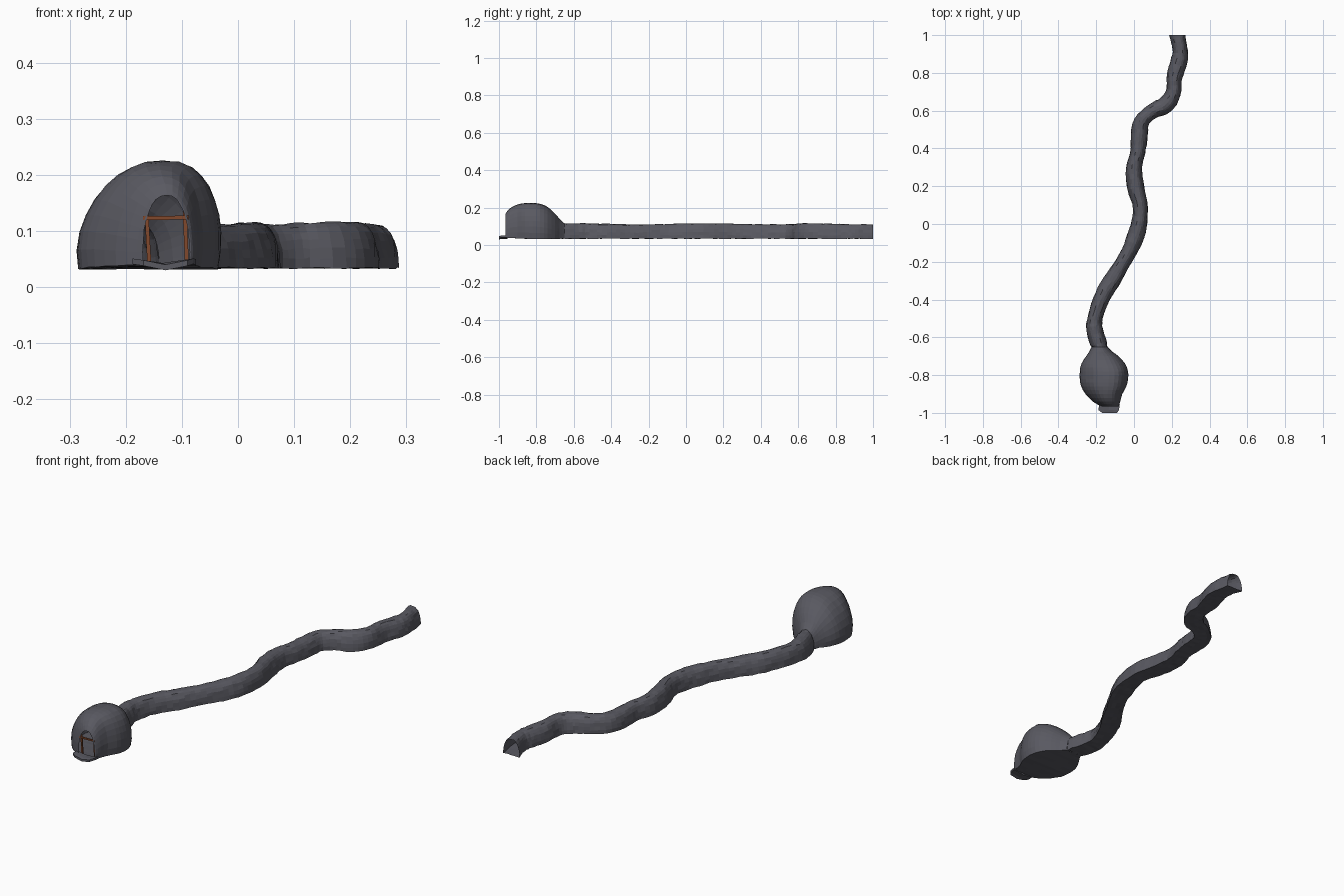
import bpy, bmesh, math, random
from mathutils import Vector

if "Cube" in bpy.data.objects:
    bpy.data.objects.remove(bpy.data.objects["Cube"])
random.seed(4)


def material(name, col):
    m = bpy.data.materials.new(name)
    m.diffuse_color = (*col, 1)
    m.use_nodes = True
    m.node_tree.nodes["Principled BSDF"].inputs["Base Color"].default_value = m.diffuse_color
    return m


ROCK = material("rock", (0.1, 0.1, 0.12))
WOOD = material("wood", (0.22, 0.065, 0.025))


def ring(centre, side, hw, top, n, skew=0.0, bulge=0.0, power=0.75, floor=0.034, jit=0.0):
    """Arched cross-section with a floor, as a closed list of points."""
    pts = []
    for i in range(n + 1):
        a = math.pi * i / n
        c, s = math.cos(a), math.sin(a)
        u = math.copysign(abs(c) ** power, c) * (1 - bulge * (1 - s) ** 4) + skew * s ** 2
        j = random.uniform(-jit, jit)
        p = centre + side * (hw * u + j)
        pts.append(Vector((p.x, p.y, floor + (top - floor) * s + random.uniform(-jit, jit))))
    # floor points, running back to the start
    for k in range(1, 4):
        p = pts[n].lerp(pts[0], k / 4)
        p.z = floor + random.uniform(-0.5, 1.5) * jit
        pts.append(p)
    return pts


def loft(name, rings, mat):
    """Open-ended shell through a list of rings."""
    bm = bmesh.new()
    vs = [[bm.verts.new(p) for p in r] for r in rings]
    for a, b in zip(vs, vs[1:]):
        for i in range(len(a)):
            j = (i + 1) % len(a)
            bm.faces.new((a[i], a[j], b[j], b[i]))
    return finish(name, bm, mat)


def finish(name, bm, mat):
    bmesh.ops.recalc_face_normals(bm, faces=bm.faces)
    me = bpy.data.meshes.new(name)
    bm.to_mesh(me)
    bm.free()
    me.materials.append(mat)
    ob = bpy.data.objects.new(name, me)
    bpy.context.collection.objects.link(ob)
    return ob


def spline(pts, t):
    """Catmull-Rom through tuples of any length."""
    i = min(int(t), len(pts) - 2)
    f = t - i
    p = [pts[max(0, min(len(pts) - 1, i + k))] for k in (-1, 0, 1, 2)]
    return [0.5 * (2 * b + (c - a) * f + (2 * a - 5 * b + 4 * c - d) * f * f
                   + (3 * b - a - 3 * c + d) * f ** 3) for a, b, c, d in zip(*p)]


# winding tunnel
path = [(-.182, -.65), (-.208, -.56), (-.205, -.49), (-.165, -.38), (-.105, -.28), (-.05, -.19),
        (-.005, -.1), (.025, -.01), (.033, .09), (.01, .19), (.0, .29), (.02, .38),
        (.027, .46), (.04, .54), (.095, .595), (.165, .63), (.207, .69), (.215, .78),
        (.238, .86), (.245, .92), (.228, 1.0)]
STEPS = 4
N = 14
rings = []
total = (len(path) - 1) * STEPS
for k in range(total + 1):
    t = k / STEPS
    p = Vector((*spline(path, t), 0))
    d = Vector((*spline(path, min(t + .05, len(path) - 1)), 0)) - Vector((*spline(path, max(t - .05, 0)), 0))
    d.normalize()
    side = Vector((d.y, -d.x, 0))
    if k in (0, total):
        side = Vector((1, 0, 0))
    hw = 0.042 + 0.003 * math.sin(k * 0.55)
    top = 0.113 + 0.003 * math.sin(k * 0.21 + 1)
    rings.append(ring(p, side, hw, top, N, jit=0.0018))
loft("tunnel", rings, ROCK)

# domed chamber: y, centre x, half width, top, skew
stations = [(-.65, -.182, .042, .114, 0, .034), (-.675, -.176, .062, .138, .03, .034),
            (-.70, -.168, .089, .168, .1, .033), (-.74, -.163, .122, .203, .15, .033),
            (-.78, -.160, .134, .221, .2, .032), (-.82, -.160, .134, .225, .2, .032),
            (-.86, -.161, .126, .225, .2, .034), (-.90, -.160, .102, .217, .2, .036),
            (-.94, -.146, .077, .197, .15, .038), (-.962, -.130, .052, .172, .05, .04),
            (-.966, -.128, .044, .164, 0, .042)]
chamber = []
for k in range((len(stations) - 1) * 2 + 1):
    y, x, hw, top, skew, fl = spline(stations, k / 2)
    inner = 0.0008 if k else 0
    f = max(0, min(1, (-.65 - y) / .08))
    chamber.append(ring(Vector((x, y, 0)), Vector((1, 0, 0)), hw, top, 18, skew,
                        bulge=.08 * f, power=.75 + .1 * f, floor=fl, jit=inner))
loft("chamber", chamber, ROCK)

# floor lip in front of the doorway
bm = bmesh.new()
rows = [(-.955, -.185, -.075, .042), (-.985, -.188, -.08, .043), (-1.0, -.168, -.09, .04)]
vs = [[bm.verts.new((x0 + (x1 - x0) * i / 4, y, z + .004 * abs(i - 2)))
       for i in range(5)] for y, x0, x1, z in rows]
for a, b in zip(vs, vs[1:]):
    for i in range(4):
        bm.faces.new((a[i], a[i + 1], b[i + 1], b[i]))
geom = bmesh.ops.extrude_face_region(bm, geom=bm.faces[:])
for v in geom["geom"]:
    if isinstance(v, bmesh.types.BMVert):
        v.co.z -= .01
finish("doorstep", bm, ROCK)


# timber door frame
def timber(name, a, b, w=.0035):
    bm = bmesh.new()
    a, b = Vector(a), Vector(b)
    bmesh.ops.create_cube(bm, size=1)
    q = (b - a).to_track_quat('Z', 'Y')
    for v in bm.verts:
        v.co = (a + b) / 2 + q @ Vector((v.co.x * w * 2, v.co.y * w * 2, v.co.z * (b - a).length))
    finish(name, bm, WOOD)


timber("left_post", (-.158, -.955, .04), (-.163, -.955, .132))
timber("right_post", (-.091, -.955, .04), (-.095, -.955, .135))
timber("lintel", (-.169, -.961, .123), (-.088, -.961, .124))
